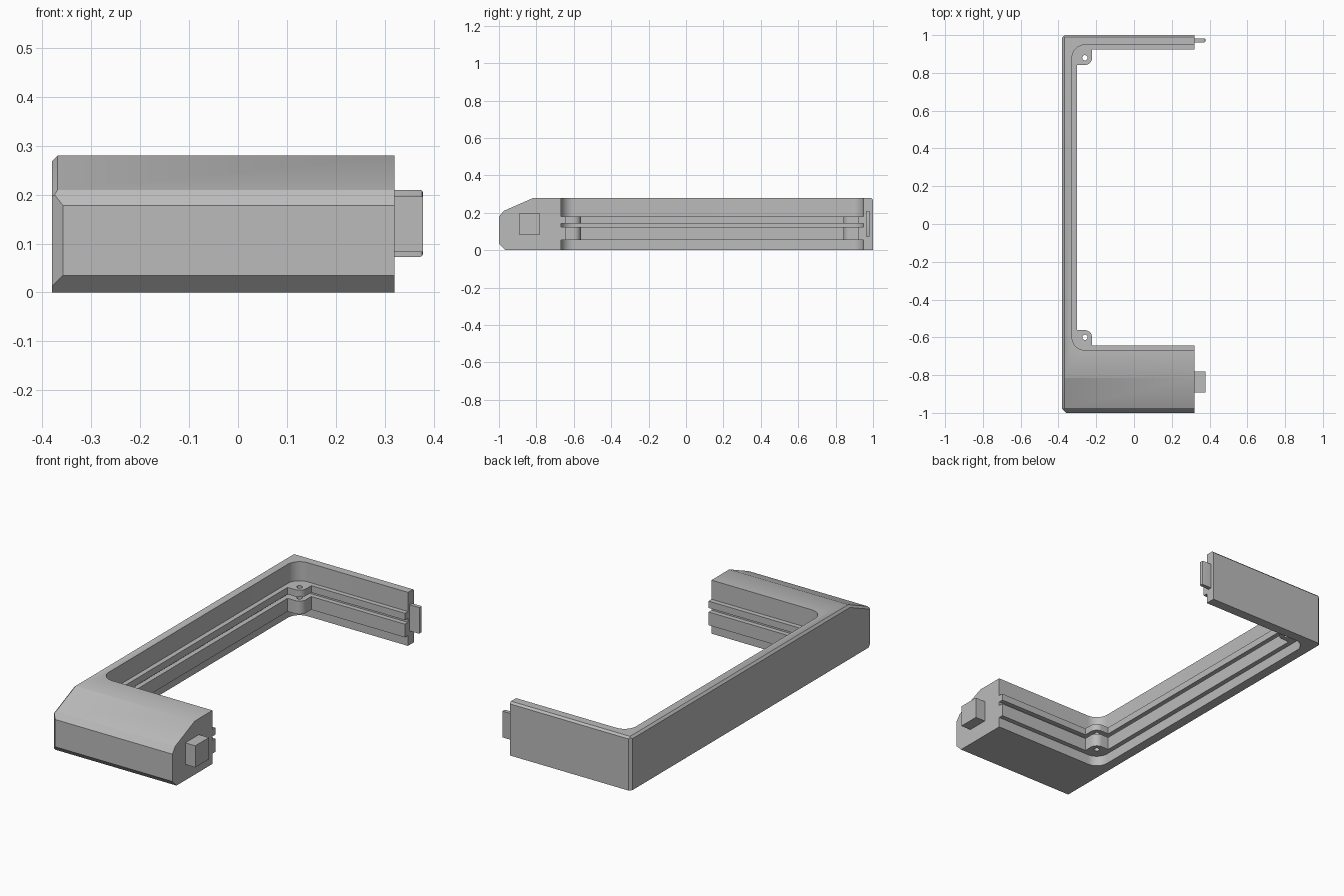
import bpy, bmesh, math
from mathutils import Vector

cube = bpy.data.objects.get("Cube")
if cube:
    bpy.data.objects.remove(cube, do_unlink=True)

grey = bpy.data.materials.new("light_grey")
grey.use_nodes = True
colour = (0.5, 0.5, 0.5, 1)
grey.diffuse_color = colour
grey.node_tree.nodes["Principled BSDF"].inputs["Base Color"].default_value = colour

LEFT, END, TIP = -0.38, 0.32, 0.378   # outer wall, cut end, tab tip
TOP, BACK, FRONT = 0.28, 1.0, -1.0


def finish(name, bm):
    bmesh.ops.recalc_face_normals(bm, faces=bm.faces)
    mesh = bpy.data.meshes.new(name)
    bm.to_mesh(mesh)
    bm.free()
    mesh.materials.append(grey)
    obj = bpy.data.objects.new(name, mesh)
    bpy.context.collection.objects.link(obj)
    return obj


def prism(points, direction):
    """Extrude a closed outline along a direction."""
    bm = bmesh.new()
    face = bm.faces.new([bm.verts.new(p) for p in points])
    new = bmesh.ops.extrude_face_region(bm, geom=[face])["geom"]
    bmesh.ops.translate(bm, vec=direction,
                        verts=[v for v in new if isinstance(v, bmesh.types.BMVert)])
    return bm


def activate(obj):
    bpy.ops.object.select_all(action='DESELECT')
    obj.select_set(True)
    bpy.context.view_layer.objects.active = obj


def cut(obj, cutter):
    mod = obj.modifiers.new("cut", 'BOOLEAN')
    mod.operation, mod.solver, mod.object = 'DIFFERENCE', 'EXACT', cutter
    activate(obj)
    bpy.ops.object.modifier_apply(modifier=mod.name)


def smooth(obj):
    activate(obj)
    bpy.ops.object.shade_smooth_by_angle(angle=math.radians(26))


def arc(cx, cy, r, start, stop, n=10):
    angles = [math.radians(start + (stop - start) * i / n) for i in range(n + 1)]
    return [(cx + r * math.cos(a), cy + r * math.sin(a)) for a in angles]


def chamfer(bm, corner, n1, n2, size):
    """Slice off the edge through corner between two perpendicular faces."""
    n1, n2 = Vector(n1).normalized(), Vector(n2).normalized()
    res = bmesh.ops.bisect_plane(bm, geom=bm.verts[:] + bm.edges[:] + bm.faces[:],
                                 plane_co=Vector(corner) - n1 * size,
                                 plane_no=n1 + n2, clear_outer=True)
    edges = [e for e in res["geom_cut"] if isinstance(e, bmesh.types.BMEdge)]
    bmesh.ops.holes_fill(bm, edges=edges)


# Frame body: side profile swept across, then its outer edges chamfered
profile = [(-0.965, 0), (FRONT, 0.035), (FRONT, 0.178), (-0.975, 0.21),
           (-0.815, TOP), (BACK, TOP), (BACK, 0)]
bm = prism([(LEFT, y, z) for y, z in profile], (END - LEFT, 0, 0))
side, up = (-1, 0, 0), (0, 0, 1)
chamfer(bm, (LEFT, FRONT, 0), side, (0, -1, 0), 0.022)
chamfer(bm, (LEFT, -0.975, 0.21), side, (0, -0.07, 0.16), 0.011)
chamfer(bm, (LEFT, 0, TOP), side, up, 0.011)
chamfer(bm, (LEFT, BACK, 0), side, (0, 1, 0), 0.014)
chamfer(bm, (0, BACK, TOP), (0, 1, 0), up, 0.01)
frame = finish("frame", bm)

# Rounded opening that leaves the three walls
HOLE_X, HOLES_Y, R = -0.26, (-0.6, 0.88), 0.068
wall = arc(HOLE_X, HOLES_Y[1], R, 90, 180) + arc(HOLE_X, HOLES_Y[0], R, 180, 270)
outline = [(0.6, wall[0][1])] + wall + [(0.6, wall[-1][1])]
opening = finish("opening_cutter", prism([(x, y, -0.1) for x, y in outline], (0, 0, 0.6)))
cut(frame, opening)
smooth(frame)

# Screw hole cutters
drills = []
for y in HOLES_Y:
    circle = arc(HOLE_X, y, 0.014, 0, 360, 24)[:-1]
    drills.append(finish("hole_cutter", prism([(px, py, -0.1) for px, py in circle],
                                              (0, 0, 0.6))))

# Two inner rails with corner bosses, leaving a slot between them
POST, LIP = 0.038, 0.043
front_y, back_y = HOLES_Y
rail = [(END, wall[0][1])] + wall + [(END, wall[-1][1]), (END, front_y - LIP),
       (HOLE_X + POST, front_y - LIP)]
rail += arc(HOLE_X, front_y, POST, 0, 90) + [(HOLE_X - LIP, front_y + POST)]
rail += [(HOLE_X - LIP, back_y - POST)] + arc(HOLE_X, back_y, POST, 270, 360)
rail += [(HOLE_X + POST, back_y + LIP), (END, back_y + LIP)]
for name, low, high in (("lower_rail", 0.054, 0.123), ("upper_rail", 0.144, 0.18)):
    obj = finish(name, prism([(x, y, low) for x, y in rail], (0, 0, high - low)))
    for drill in drills:
        cut(obj, drill)
    smooth(obj)

for helper in drills + [opening]:
    bpy.data.objects.remove(helper, do_unlink=True)


# Connecting tabs on the cut ends
def tab(name, y0, y1, z0, z1, bevel):
    bm = prism([(END - 0.02, y0, z0), (END - 0.02, y1, z0),
                (END - 0.02, y1, z1), (END - 0.02, y0, z1)], (TIP - END + 0.02, 0, 0))
    if bevel:
        tip = [e for e in bm.edges if all(v.co.x > END for v in e.verts)]
        bmesh.ops.bevel(bm, geom=tip, offset=bevel, segments=2, profile=0.5,
                        affect='EDGES')
    smooth(finish(name, bm))


tab("front_tab", -0.893, -0.78, 0.083, 0.196, 0)
tab("back_tab", 0.962, 0.982, 0.073, 0.21, 0.005)
